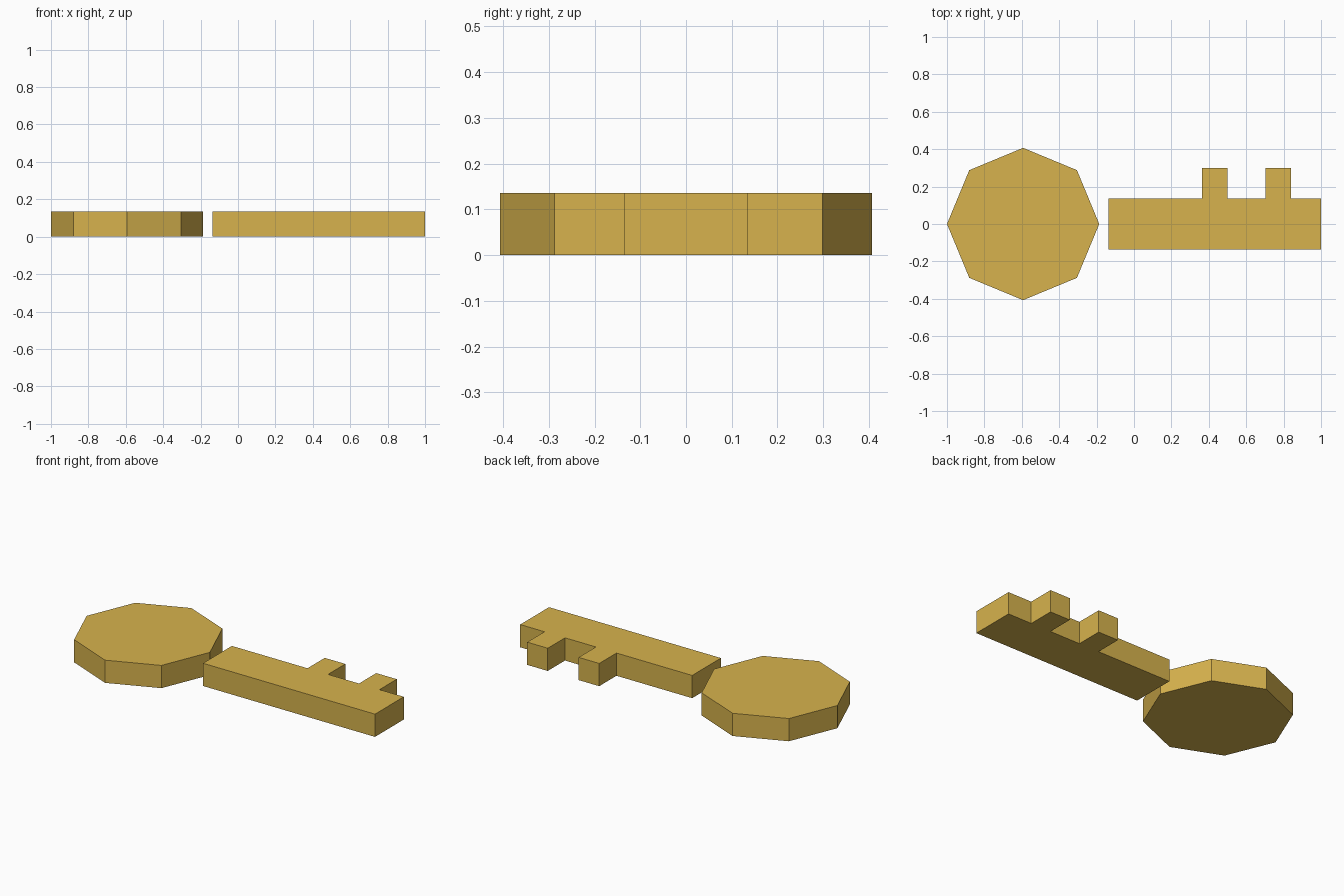
import bpy, bmesh
from math import cos, sin, pi

if "Cube" in bpy.data.objects:
    bpy.data.objects.remove(bpy.data.objects["Cube"])

U = 0.1357  # thickness; the other dimensions follow from it

brass = bpy.data.materials.new("brass")
brass.diffuse_color = (0.68, 0.45, 0.075, 1.0)
brass.use_nodes = True
brass.node_tree.nodes["Principled BSDF"].inputs["Base Color"].default_value = brass.diffuse_color


def extrude_outline(name, points, height):
    """Extrude a counter-clockwise outline upward from z = 0."""
    bm = bmesh.new()
    face = bm.faces.new([bm.verts.new((x, y, 0)) for x, y in points])
    top = bmesh.ops.extrude_face_region(bm, geom=[face], use_keep_orig=True)["geom"]
    bmesh.ops.translate(bm, vec=(0, 0, height),
                        verts=[v for v in top if isinstance(v, bmesh.types.BMVert)])
    bmesh.ops.recalc_face_normals(bm, faces=bm.faces)
    mesh = bpy.data.meshes.new(name)
    bm.to_mesh(mesh)
    bm.free()
    mesh.materials.append(brass)
    obj = bpy.data.objects.new(name, mesh)
    bpy.context.collection.objects.link(obj)
    return obj


# Octagonal handle with a corner pointing at the shaft
R = 3 * U
extrude_outline("key_handle",
                [(-1 + R + R * cos(i * pi / 4), R * sin(i * pi / 4)) for i in range(8)], U)

# Shaft with two teeth along its back edge, outlined right to left
outline = [(-U, -U), (1, -U), (1, U)]
for x in (0.772, 0.432):
    a, b = x - U / 2, x + U / 2
    outline += [(b, U), (b, 2.2 * U), (a, 2.2 * U), (a, U)]
outline.append((-U, U))
extrude_outline("key_shaft", outline, U)
